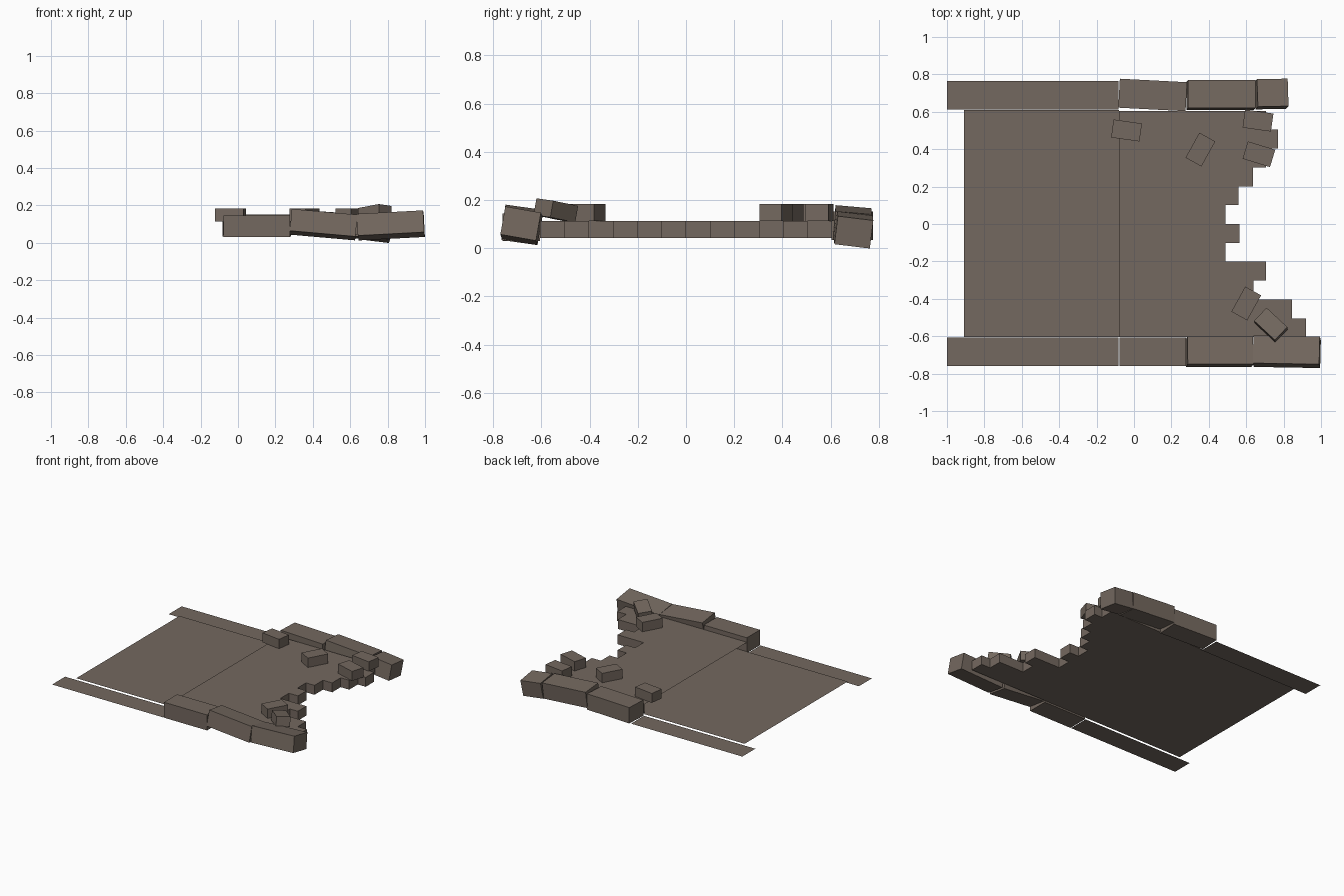
import bpy, bmesh
from math import radians
from mathutils import Euler

if "Cube" in bpy.data.objects:
    bpy.data.objects.remove(bpy.data.objects["Cube"])

stone = bpy.data.materials.new("brown_stone")
stone.diffuse_color = (0.175, 0.14, 0.115, 1)
stone.use_nodes = True
stone.node_tree.nodes["Principled BSDF"].inputs["Base Color"].default_value = stone.diffuse_color


def finish(name, bm):
    mesh = bpy.data.meshes.new(name)
    bm.to_mesh(mesh)
    bm.free()
    mesh.materials.append(stone)
    ob = bpy.data.objects.new(name, mesh)
    bpy.context.collection.objects.link(ob)
    return ob


def box(name, loc, size, rot=(0, 0, 0)):
    bm = bmesh.new()
    bmesh.ops.create_cube(bm, size=1)
    bmesh.ops.scale(bm, vec=size, verts=bm.verts)
    ob = finish(name, bm)
    ob.location = loc
    ob.rotation_euler = Euler([radians(a) for a in rot])
    return ob


def sheet(name, x0, x1, y0, y1, z):
    bm = bmesh.new()
    bm.faces.new([bm.verts.new((x, y, z)) for x, y in
                  ((x0, y0), (x1, y0), (x1, y1), (x0, y1))])
    return finish(name, bm)


# Thin flat sheets of the intact end
sheet("floor_sheet", -0.91, -0.08, -0.605, 0.61, 0.042)
sheet("front_curb_sheet", -1.0, -0.083, -0.76, -0.607, 0.03)
sheet("back_curb_sheet", -1.0, -0.083, 0.612, 0.765, 0.03)

# Thick floor slab with a broken, stepped edge (one step per brick row)
ends = [0.92, 0.845, 0.64, 0.705, 0.49, 0.565, 0.49, 0.56, 0.635, 0.705, 0.77, 0.705]
y0, row = -0.605, 1.21 / 12
outline = [(-0.08, y0)]
for i, x in enumerate(ends):
    outline += [(x, y0 + i * row), (x, y0 + (i + 1) * row)]
outline.append((-0.08, y0 + 12 * row))
bm = bmesh.new()
low = [bm.verts.new((x, y, 0.042)) for x, y in outline]
high = [bm.verts.new((x, y, 0.112)) for x, y in outline]
bm.faces.new(high)
bm.faces.new(low[::-1])
for i in range(len(outline) - 1):  # the inner end stays open
    bm.faces.new((low[i], low[i + 1], high[i + 1], high[i]))
finish("broken_floor_slab", bm)

# Curb stones along both sides, some shifted and tipped
box("front_curb_1", (0.1, -0.683, 0.0875), (0.355, 0.155, 0.115))
box("front_curb_2", (0.457, -0.683, 0.097), (0.352, 0.15, 0.118), (-8, 5, 0))
box("front_curb_3", (0.817, -0.683, 0.093), (0.355, 0.15, 0.118), (-10, -3, -1))
box("back_curb_1", (0.1, 0.69, 0.093), (0.36, 0.155, 0.118), (0, 0, -3))
box("back_curb_2", (0.465, 0.69, 0.1), (0.36, 0.15, 0.12), (-5, 4, 0))
box("back_curb_3", (0.735, 0.695, 0.076), (0.165, 0.148, 0.118), (-7, 7, 1))

# Loose bricks lying on the slab
bricks = [
    ((-0.04, 0.5, 0.148), (0, 0, -8)),
    ((0.355, 0.398, 0.148), (0, 0, 61)),
    ((0.663, 0.553, 0.148), (0, 0, -8)),
    ((0.668, 0.373, 0.148), (0, 0, -17)),
    ((0.6, -0.425, 0.148), (0, 0, 61)),
    ((0.732, -0.54, 0.157), (-6, -8, -43)),
]
for i, (loc, rot) in enumerate(bricks):
    box("loose_brick_%d" % (i + 1), loc, (0.153, 0.097, 0.07), rot)
